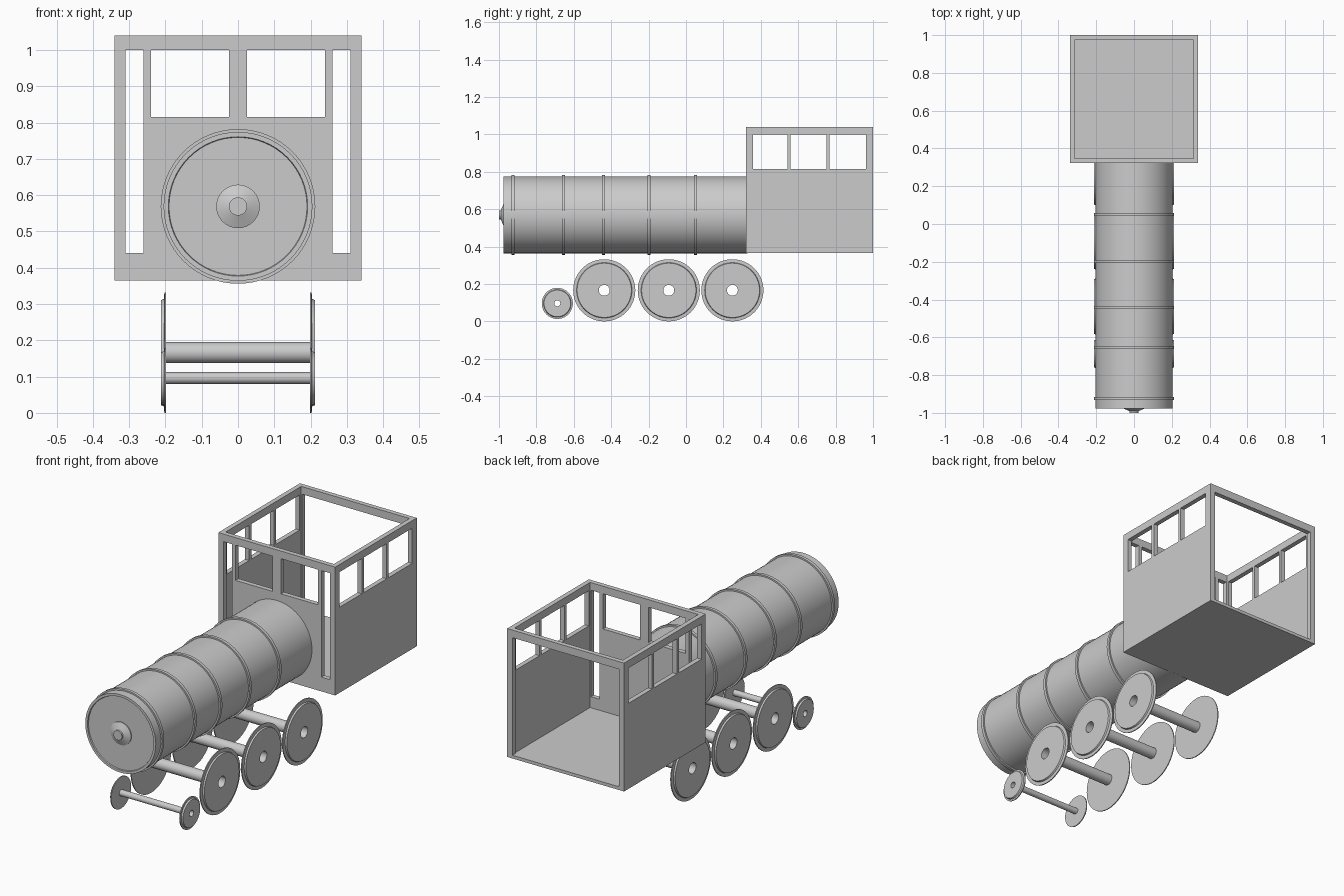
import bpy, bmesh, math

if "Cube" in bpy.data.objects:
    bpy.data.objects.remove(bpy.data.objects["Cube"])

grey = bpy.data.materials.new("plain grey")
grey.diffuse_color = (0.6, 0.6, 0.6, 1)
grey.use_nodes = True
grey.node_tree.nodes["Principled BSDF"].inputs["Base Color"].default_value = grey.diffuse_color


def finish(name, bm, smooth=False):
    bmesh.ops.recalc_face_normals(bm, faces=bm.faces)
    me = bpy.data.meshes.new(name)
    bm.to_mesh(me)
    bm.free()
    me.materials.append(grey)
    ob = bpy.data.objects.new(name, me)
    bpy.context.collection.objects.link(ob)
    if smooth:
        bpy.ops.object.select_all(action='DESELECT')
        bpy.context.view_layer.objects.active = ob
        ob.select_set(True)
        bpy.ops.object.shade_smooth_by_angle(angle=math.radians(30))
    return ob


def lathe(name, profile, place, closed=False, n=64):
    """Spin (radius, distance) points round an axis; place(a, u, v) orients it."""
    bm = bmesh.new()
    rings = []
    for r, a in profile:
        if r == 0:
            rings.append([bm.verts.new(place(a, 0, 0))] * n)
        else:
            rings.append([bm.verts.new(place(a, r * math.cos(2 * math.pi * i / n),
                                             r * math.sin(2 * math.pi * i / n)))
                          for i in range(n)])
    pairs = list(zip(rings, rings[1:]))
    if closed:
        pairs.append((rings[-1], rings[0]))
    for p, q in pairs:
        for i in range(n):
            j = (i + 1) % n
            bm.faces.new(list(dict.fromkeys([p[i], p[j], q[j], q[i]])))
    return finish(name, bm, True)


def panel(name, us, vs, holes, place, depth):
    """Flat wall made from a grid with some cells left open, then thickened."""
    bm = bmesh.new()
    grid = {(i, j): bm.verts.new(place(u, v))
            for i, u in enumerate(us) for j, v in enumerate(vs)}
    for i in range(len(us) - 1):
        for j in range(len(vs) - 1):
            if (i, j) not in holes:
                bm.faces.new([grid[i, j], grid[i + 1, j], grid[i + 1, j + 1], grid[i, j + 1]])
    ext = bmesh.ops.extrude_face_region(bm, geom=bm.faces[:], use_keep_orig=True)
    bmesh.ops.translate(bm, vec=depth,
                        verts=[g for g in ext["geom"] if isinstance(g, bmesh.types.BMVert)])
    bmesh.ops.delete(bm, geom=[v for v in bm.verts if not v.link_faces], context='VERTS')
    return finish(name, bm)


# Cab walls
T = 0.025
rows = [0.365, 0.44, 0.815, 1.0, 1.04]
panel("cab_front_wall", [-.34, -.31, -.26, -.24, -.025, .025, .24, .26, .31, .34], rows,
      {(1, 1), (1, 2), (7, 1), (7, 2), (3, 2), (5, 2)},
      lambda u, v: (u, 0.322, v), (0, T, 0))
for side, s in (("right", 1), ("left", -1)):
    panel("cab_%s_wall" % side, [.322 + T, .357, .543, .56, .75, .767, .962, 1.0 - T],
          [.365, .815, 1.0, 1.04], {(1, 1), (3, 1), (5, 1)},
          lambda u, v: (s * .34, u, v), (-s * T, 0, 0))

# Open back frame and cab floor
panel("cab_back_frame", [-.34, -.31, .31, .34], [.365, .382, 1.0, 1.04], {(1, 1)},
      lambda u, v: (u, 1.0, v), (0, -T, 0))
panel("cab_floor", [-.34 + T, .34 - T], [.322 + T, 1.0 - T], set(),
      lambda u, v: (u, v, .365), (0, 0, .017))

# Boiler with shallow front plate and nose
ZC = 0.569
along_y = lambda a, u, v: (u, a, ZC + v)
lathe("boiler", [(0, -.97), (.19, -.97), (.192, -.976), (.205, -.976), (.205, .33), (0, .33)],
      along_y)
lathe("nose_cap", [(0, -1.0), (.025, -1.0), (.025, -.99), (.06, -.975), (.06, -.969),
                   (0, -.969)], along_y, n=32)

# Boiler bands
for k, y in enumerate((-.925, -.655, -.442, -.198, .05)):
    lathe("boiler_band_%d" % (k + 1),
          [(.203, y - .008), (.213, y - .008), (.213, y + .008), (.203, y + .008)],
          along_y, closed=True)


# Wheel sets: flanged discs on open hollow axles
def wheel_set(name, y, z, flange, tread, hole):
    for side, s in (("right", 1), ("left", -1)):
        place = lambda a, u, v: (s * a, y + u, z + v)
        lathe("%s_%s_wheel" % (name, side),
              [(hole, .198), (flange, .198), (flange, .203), (tread + .003, .204),
               (tread, .212), (hole, .212)], place, closed=True)
    lathe(name + "_axle", [(hole, -.2), (hole, .2)],
          lambda a, u, v: (a, y + u, z + v), n=64)


for k, y in enumerate((-.437, -.092, .248)):
    wheel_set("driving_%d" % (k + 1), y, .166, .166, .145, .029)
wheel_set("leading", -.688, .096, .083, .071, .016)
